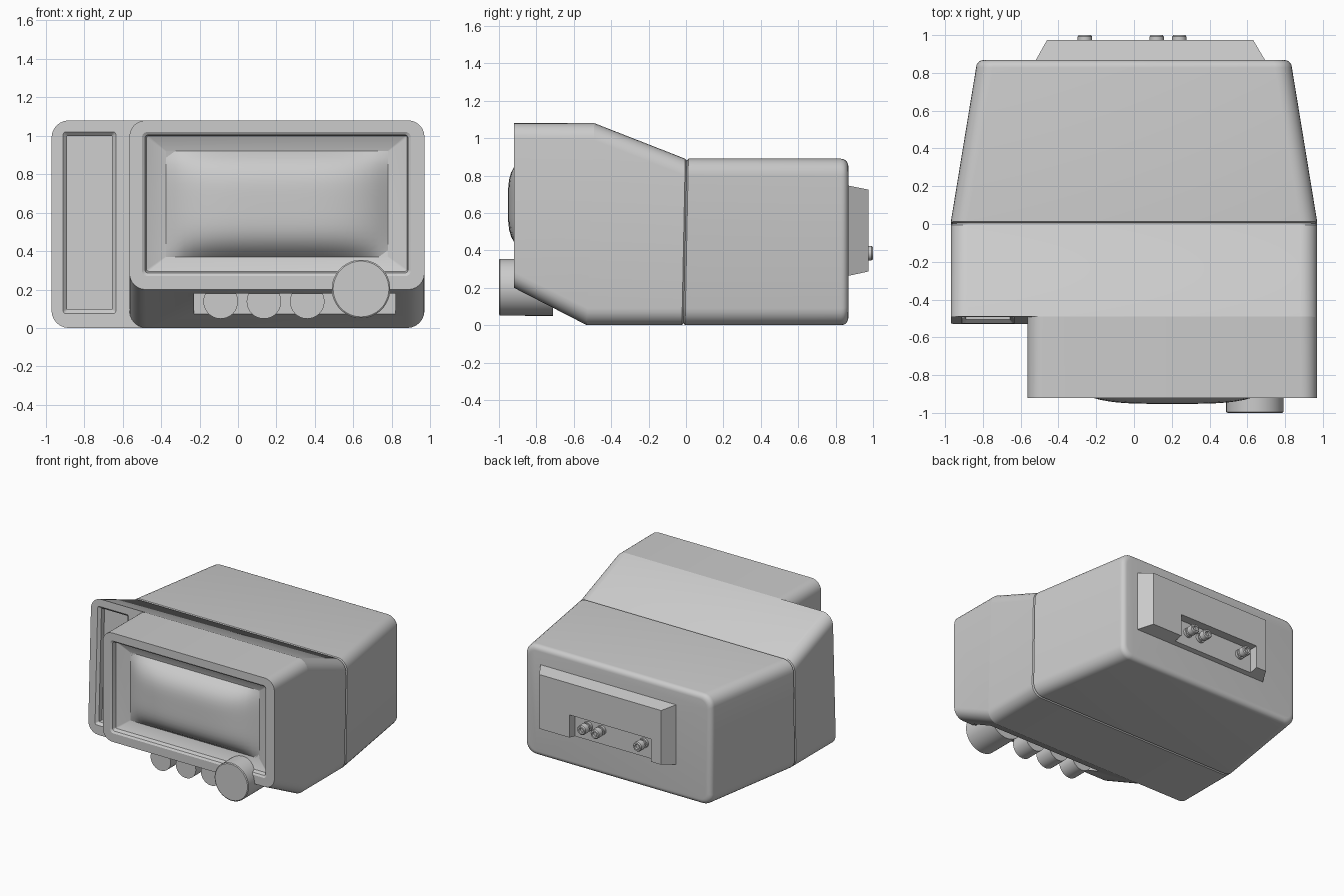
import bpy, bmesh, math

if "Cube" in bpy.data.objects:
    bpy.data.objects.remove(bpy.data.objects["Cube"])


def add_object(name, bm):
    bmesh.ops.recalc_face_normals(bm, faces=bm.faces[:])
    mesh = bpy.data.meshes.new(name)
    bm.to_mesh(mesh)
    bm.free()
    obj = bpy.data.objects.new(name, mesh)
    bpy.context.collection.objects.link(obj)
    return obj


def skin(name, rings):
    """Join equal-length point rings into a closed solid."""
    bm = bmesh.new()
    rings = [[bm.verts.new(p) for p in ring] for ring in rings]
    for a, b in zip(rings, rings[1:]):
        for i in range(len(a)):
            j = (i + 1) % len(a)
            bm.faces.new((a[i], a[j], b[j], b[i]))
    bm.faces.new(rings[0])
    bm.faces.new(rings[-1])
    return add_object(name, bm)


def loft(name, sections, seg=6):
    """Rounded rectangles (y, lean, x0, x1, z0, z1, radius); y shifts by lean * z."""
    rings = []
    for y, lean, x0, x1, z0, z1, r in sections:
        ring = []
        corners = [(x1 - r, z1 - r), (x0 + r, z1 - r), (x0 + r, z0 + r), (x1 - r, z0 + r)]
        for k, (cx, cz) in enumerate(corners):
            for s in range(seg + 1):
                a = math.pi / 2 * (k + (s / seg if seg else 0))
                x, z = cx + r * math.cos(a), cz + r * math.sin(a)
                ring.append((x, y + lean * z, z))
        rings.append(ring)
    return skin(name, rings)


def lathe(name, x, z, profile, seg=32):
    """Turned part about a y-axis line; profile of (y, radius)."""
    return skin(name, [[(x + r * math.cos(2 * math.pi * i / seg), y,
                         z + r * math.sin(2 * math.pi * i / seg)) for i in range(seg)]
                       for y, r in profile])


def cut(obj, x0, x1, y0, y1, z0, z1):
    cutter = loft("cutter", [(y, 0, x0, x1, z0, z1, 0) for y in (y0, y1)], seg=0)
    cutter.hide_render = True
    mod = obj.modifiers.new("notch", 'BOOLEAN')
    mod.operation, mod.object, mod.solver = 'DIFFERENCE', cutter, 'EXACT'
    bpy.context.view_layer.objects.active = obj
    bpy.ops.object.modifier_apply(modifier=mod.name)
    bpy.data.objects.remove(cutter)


# Tapered rear shell with rounded back edge
rear = [(-0.013, 0.02, -0.96, 0.96, 0.01, 0.88, 0.09),
        (-0.005, 0.02, -0.97, 0.97, 0, 0.89, 0.09)]
for i in range(6):
    a = math.pi / 2 * i / 5
    d = 0.04 * (1 - math.cos(a))
    w = 0.836 - d
    rear.append((0.828 + 0.04 * math.sin(a), 0, -w, w, d, 0.89 - d, 0.09 - d * 0.6))
loft("rear_shell", rear)

# Full-width front body with the recessed speaker column on the left
loft("front_body", [
    (-0.013, 0.02, -0.96, 0.96, 0.01, 0.88, 0.09),
    (-0.022, 0.02, -0.97, 0.97, 0, 0.89, 0.09),
    (-0.53, 0.037, -0.97, 0.97, 0, 1.08, 0.09),
    (-0.53, 0.037, -0.91, -0.635, 0.075, 1.02, 0.015),
    (-0.51, 0.037, -0.89, -0.655, 0.095, 1.0, 0.005),
    (-0.47, 0.037, -0.89, -0.655, 0.095, 1.0, 0.005)])

# Protruding screen housing with stepped bezel
housing = loft("screen_housing", [
    (-0.53, 0.037, -0.565, 0.97, 0, 1.08, 0.09),
    (-0.92, 0, -0.565, 0.97, 0.2, 1.08, 0.085),
    (-0.92, 0, -0.50, 0.90, 0.27, 1.02, 0.03),
    (-0.91, 0, -0.485, 0.885, 0.285, 1.005, 0.02),
    (-0.88, 0, -0.475, 0.88, 0.295, 1.0, 0.01),
    (-0.84, 0, -0.375, 0.78, 0.37, 0.92, 0.004)])
# Control notch under the screen
cut(housing, -0.23, 0.82, -1.05, -0.674, -0.05, 0.18)

# Bulging picture tube
bm = bmesh.new()
bmesh.ops.create_grid(bm, x_segments=24, y_segments=16, size=1)
for v in bm.verts:
    u, w = v.co.x, v.co.y
    v.co = (0.2025 + 0.5775 * u, -0.84 - 0.112 * (1 - u ** 4) * (1 - w ** 4), 0.645 + 0.275 * w)
screen = add_object("screen", bm)
if screen.data.polygons[0].normal.y > 0:
    screen.data.flip_normals()

# Control knobs
lathe("tuning_knob", 0.64, 0.203, [(-1.0, 0.145), (-0.995, 0.152), (-0.71, 0.152)], 48)
for i, x in enumerate((-0.09, 0.135, 0.36)):
    lathe(f"small_knob_{i + 1}", x, 0.138, [(-0.86, 0.09), (-0.71, 0.09)])
for i, x in enumerate((-0.09, 0.135, 0.36, 0.64)):
    lathe(f"knob_shaft_{i + 1}", x, 0.135, [(-0.72, 0.03), (-0.66, 0.03)], 16)

# Rear connector panel, notched along its lower edge
panel = loft("connector_panel", [
    (0.85, 0, -0.53, 0.705, 0.26, 0.75, 0),
    (0.975, 0, -0.46, 0.63, 0.287, 0.725, 0)], seg=0)
cut(panel, -0.37, 0.36, 0.905, 1.1, 0.2, 0.47)

# Ribbed sockets
for i, x in enumerate((-0.26, 0.12, 0.24)):
    lathe(f"socket_{i + 1}", x, 0.385, [
        (0.89, 0.038), (0.925, 0.038), (0.925, 0.028), (0.945, 0.028), (0.945, 0.038),
        (0.992, 0.038), (1.0, 0.032), (1.0, 0.02), (0.98, 0.02)], 20)

# Smooth shading with crisp edges
bpy.ops.object.select_all(action='SELECT')
bpy.context.view_layer.objects.active = screen
bpy.ops.object.shade_smooth_by_angle(angle=math.radians(30))
